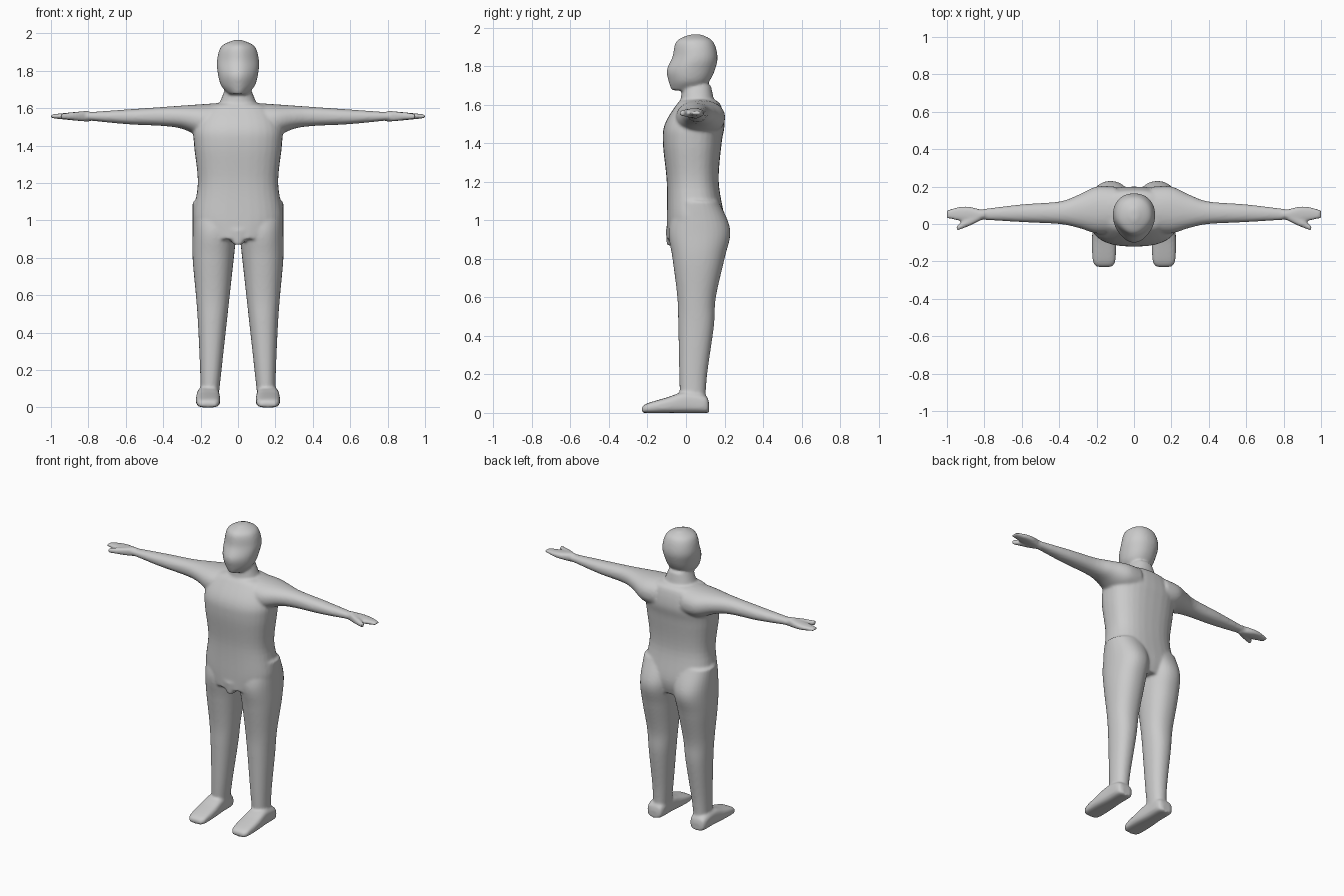
import bpy
import bmesh
import math

cube = bpy.data.objects.get("Cube")
if cube:
    bpy.data.objects.remove(cube)

grey = (0.6, 0.6, 0.6, 1)
skin = bpy.data.materials.new("plain grey")
skin.use_nodes = True
skin.diffuse_color = grey
skin.node_tree.nodes["Principled BSDF"].inputs["Base Color"].default_value = grey

bm = bmesh.new()
SIDES = 32
STEPS = 6


def spline(before, start, end, after, t):
    """Section between start and end on a smooth curve through all four."""
    result = []
    for a, b, c, d in zip(before, start, end, after):
        slope_in, slope_out = (c - a) / 2, (d - b) / 2
        ease = t * t * (3 - 2 * t)
        bend = t * (1 - t) * (slope_in * (1 - t) - slope_out * t)
        result.append(b + (c - b) * ease + bend)
    return result


def smooth_sections(sections):
    padded = [sections[0], *sections, sections[-1]]
    result = []
    for before, start, end, after in zip(padded, padded[1:], padded[2:], padded[3:]):
        for step in range(STEPS):
            result.append(spline(before, start, end, after, step / STEPS))
    return result + [sections[-1]]


def rounded(value, power):
    return math.copysign(abs(value) ** (2 / power), value)


def loft(axis, sections, power=2.2, side=1, front_taper=0):
    """Closed skin over rounded sections (position, low u, high u, low v, high v)."""
    rings = []
    for position, u_low, u_high, v_low, v_high in smooth_sections(sections):
        ring = []
        for k in range(SIDES):
            angle = math.tau * k / SIDES
            u = rounded(math.cos(angle), power)
            v = rounded(math.sin(angle), power)
            u *= 1 - front_taper * max(0, -v) ** 2
            point = [(u_low + u_high + u * (u_high - u_low)) / 2,
                     (v_low + v_high + v * (v_high - v_low)) / 2]
            point.insert("xyz".index(axis), position)
            point[0] *= side
            ring.append(bm.verts.new(point))
        rings.append(ring)
    for low, high in zip(rings, rings[1:]):
        for k in range(SIDES):
            bm.faces.new((low[k - 1], low[k], high[k], high[k - 1]))
    bm.faces.new(rings[0])
    bm.faces.new(rings[-1])


def upright(profile, **options):
    """Centred part from (height, half width, front, back)."""
    sections = [(z, -half, half, front, back) for z, half, front, back in profile]
    loft("z", sections, **options)


def leg(side):
    """The inside slants evenly and the outside swells up to the hip."""
    profile = [(.05, -.03, .1), (.2, -.035, .11), (.45, -.04, .145), (.6, -.045, .155),
               (.8, -.07, .2), (.95, -.09, .23), (1.1, -.05, .17)]
    sections = []
    for z, front, back in profile:
        inner = .11 * (1 - z)
        outer = min(.2 + .07 * z * z, .243)
        sections.append((z, inner, outer, front, back))
    loft("z", sections, side=side)


def foot(side):
    """Flat sole under a wedge that rises from the toes to the ankle."""
    centre = .16
    profile = [(-.23, .04, .03), (-.2, .06, .05), (-.1, .065, .08),
               (0, .06, .11), (.1, .055, .09), (.12, .03, .05)]
    sections = [(y, centre - half, centre + half, 0, height) for y, half, height in profile]
    loft("y", sections, power=3.2, side=side)


def arm(side):
    """The top edge slopes evenly from the shoulder to the wrist."""
    profile = [(.1, -.05, .2, 1.44), (.2, -.05, .2, 1.45), (.3, -.02, .155, 1.49),
               (.4, 0, .12, 1.505), (.6, .01, .105, 1.515), (.85, .025, .075, 1.54)]
    sections = []
    for x, front, back, bottom in profile:
        top = 1.635 - .07 * x
        sections.append((x, front, back, bottom, top))
    loft("x", sections, side=side)


def hand_part(side, profile):
    """Flat piece that thins evenly toward the fingertips."""
    middle = 1.557
    sections = []
    for x, front, back in profile:
        half = .01 + .1 * (1 - x)
        sections.append((x, front, back, middle - half, middle + half))
    loft("x", sections, power=2.6, side=side)


# Torso
upright([(.9, .18, -.1, .18), (1, .24, -.1, .2), (1.2, .215, -.1, .17),
         (1.4, .235, -.12, .185), (1.5, .235, -.11, .2), (1.6, .18, -.05, .18),
         (1.63, .08, -.02, .14)], power=2.5)

# Front of the pelvis
upright([(.87, .02, -.1, -.05), (.95, .1, -.105, .05)])

# Neck
upright([(1.6, .11, -.03, .15), (1.7, .07, -.02, .13)])

# Head, narrowing toward the face
upright([(1.675, .05, -.075, .08), (1.72, .09, -.09, .12), (1.78, .107, -.1, .15),
         (1.85, .113, -.07, .164), (1.93, .09, -.05, .14), (1.965, .02, .02, .08)],
        front_taper=.3)

# Limbs
for side in (-1, 1):
    leg(side)
    foot(side)
    arm(side)
    hand_part(side, [(.8, .03, .07), (.9, .015, .095), (1, .03, .075)])
    hand_part(side, [(.82, .02, .06), (.88, -.01, .035), (.95, -.037, -.01)])

bmesh.ops.recalc_face_normals(bm, faces=bm.faces)
mesh = bpy.data.meshes.new("body")
bm.to_mesh(mesh)
bm.free()
mesh.materials.append(skin)
body = bpy.data.objects.new("body", mesh)
bpy.context.collection.objects.link(body)

# Fuse the parts into one soft skin
fuse = body.modifiers.new("fuse", "REMESH")
fuse.mode = "VOXEL"
fuse.voxel_size = 0.008
fuse.use_smooth_shade = True
soften = body.modifiers.new("soften", "SMOOTH")
soften.factor = 0.5
soften.iterations = 8
